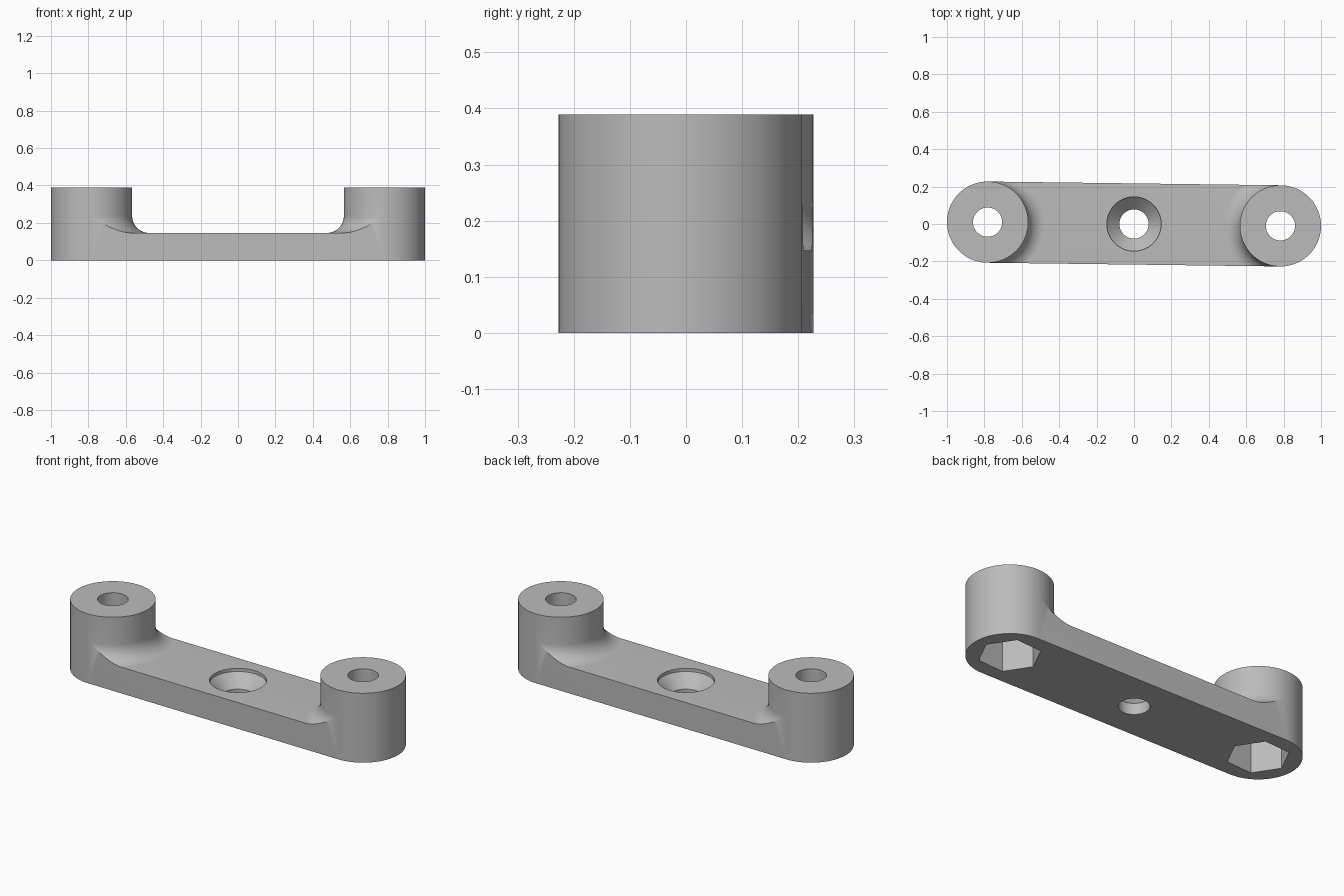
import bpy
import math

if "Cube" in bpy.data.objects:
    bpy.data.objects.remove(bpy.data.objects["Cube"], do_unlink=True)

SPAN = 0.783      # boss centre distance from the middle
BOSS_R = 0.217
HEIGHT = 0.389
BAR_TOP = 0.147
FILLET = 0.09
HOLE_R = 0.078
SEGS = 96

metal = bpy.data.materials.new("plain grey")
metal.use_nodes = True
grey = (0.5, 0.5, 0.5, 1)
metal.diffuse_color = grey
metal.node_tree.nodes["Principled BSDF"].inputs["Base Color"].default_value = grey


def add_mesh(name, verts, faces):
    mesh = bpy.data.meshes.new(name)
    mesh.from_pydata(verts, [], faces)
    mesh.materials.append(metal)
    obj = bpy.data.objects.new(name, mesh)
    bpy.context.collection.objects.link(obj)
    return obj


def prism(name, outline, z0, z1):
    """Extrude a counter-clockwise outline from z0 to z1."""
    n = len(outline)
    verts = [(x, y, z) for z in (z0, z1) for x, y in outline]
    faces = [tuple(reversed(range(n))), tuple(range(n, 2 * n))]
    faces += [(i, (i + 1) % n, n + (i + 1) % n, n + i) for i in range(n)]
    return add_mesh(name, verts, faces)


def ring(radius, n, cx=0, turn=0):
    return [(cx + radius * math.cos(turn + math.tau * i / n),
             radius * math.sin(turn + math.tau * i / n)) for i in range(n)]


def lathe(name, profile, cx=0):
    """Revolve a bottom-to-top (radius, z) profile into a closed solid."""
    n, m = SEGS, len(profile)
    verts = [(x, y, z) for r, z in profile for x, y in ring(r, n, cx)]
    faces = [tuple(reversed(range(n))), tuple(range((m - 1) * n, m * n))]
    for k in range(m - 1):
        a, b = k * n, (k + 1) * n
        faces += [(a + i, a + (i + 1) % n, b + (i + 1) % n, b + i) for i in range(n)]
    return add_mesh(name, verts, faces)


def subtract(target, cutter):
    cutter.hide_render = True
    mod = target.modifiers.new("cut", 'BOOLEAN')
    mod.operation, mod.solver, mod.object = 'DIFFERENCE', 'EXACT', cutter
    bpy.context.view_layer.objects.active = target
    bpy.ops.object.modifier_apply(modifier=mod.name)
    bpy.data.objects.remove(cutter, do_unlink=True)


# Full-height body with rounded ends
half = SEGS // 2
outline = [(side * (SPAN + BOSS_R * math.cos(a)), side * BOSS_R * math.sin(a))
           for side in (1, -1)
           for a in (math.pi * (i / half - 0.5) for i in range(half + 1))]
body = prism("mounting_arm", outline, 0, HEIGHT)

# Space above the bar, leaving the bosses and their fillets standing
end = SPAN - 0.006
gap = prism("gap_cutter", [(-end, -0.4), (end, -0.4), (end, 0.4), (-end, 0.4)],
            BAR_TOP, HEIGHT + 0.1)
foot = BAR_TOP - 0.0005
arc = [math.pi / 2 * i / 12 for i in range(13)]
boss_profile = [(BOSS_R + FILLET, foot - 0.05)]
boss_profile += [(BOSS_R + FILLET * (1 - math.sin(a)), foot + FILLET * (1 - math.cos(a)))
                 for a in arc]
boss_profile.append((BOSS_R, HEIGHT + 0.2))
for side in (1, -1):
    subtract(gap, lathe("boss_keeper", boss_profile, side * SPAN))
subtract(body, gap)

# Bolt holes with hexagonal nut pockets underneath
for side in (1, -1):
    subtract(body, prism("bolt_hole", ring(HOLE_R, SEGS, side * SPAN), 0.1, HEIGHT + 0.1))
    subtract(body, prism("nut_pocket", ring(0.157, 6, side * SPAN, math.radians(4)), -0.1, 0.245))

# Countersunk centre hole with a short straight lip
subtract(body, lathe("countersink", [(HOLE_R, -0.1), (HOLE_R, 0.062), (0.145, 0.129),
                                     (0.145, BAR_TOP + 0.1)]))

# Slight turn of the whole arm, then smooth the curved faces
body.rotation_euler.z = -math.atan2(0.01, SPAN)
bpy.ops.object.select_all(action='DESELECT')
body.select_set(True)
bpy.context.view_layer.objects.active = body
bpy.ops.object.transform_apply(location=False, rotation=True, scale=False)
bpy.ops.object.shade_smooth_by_angle(angle=math.radians(25))
